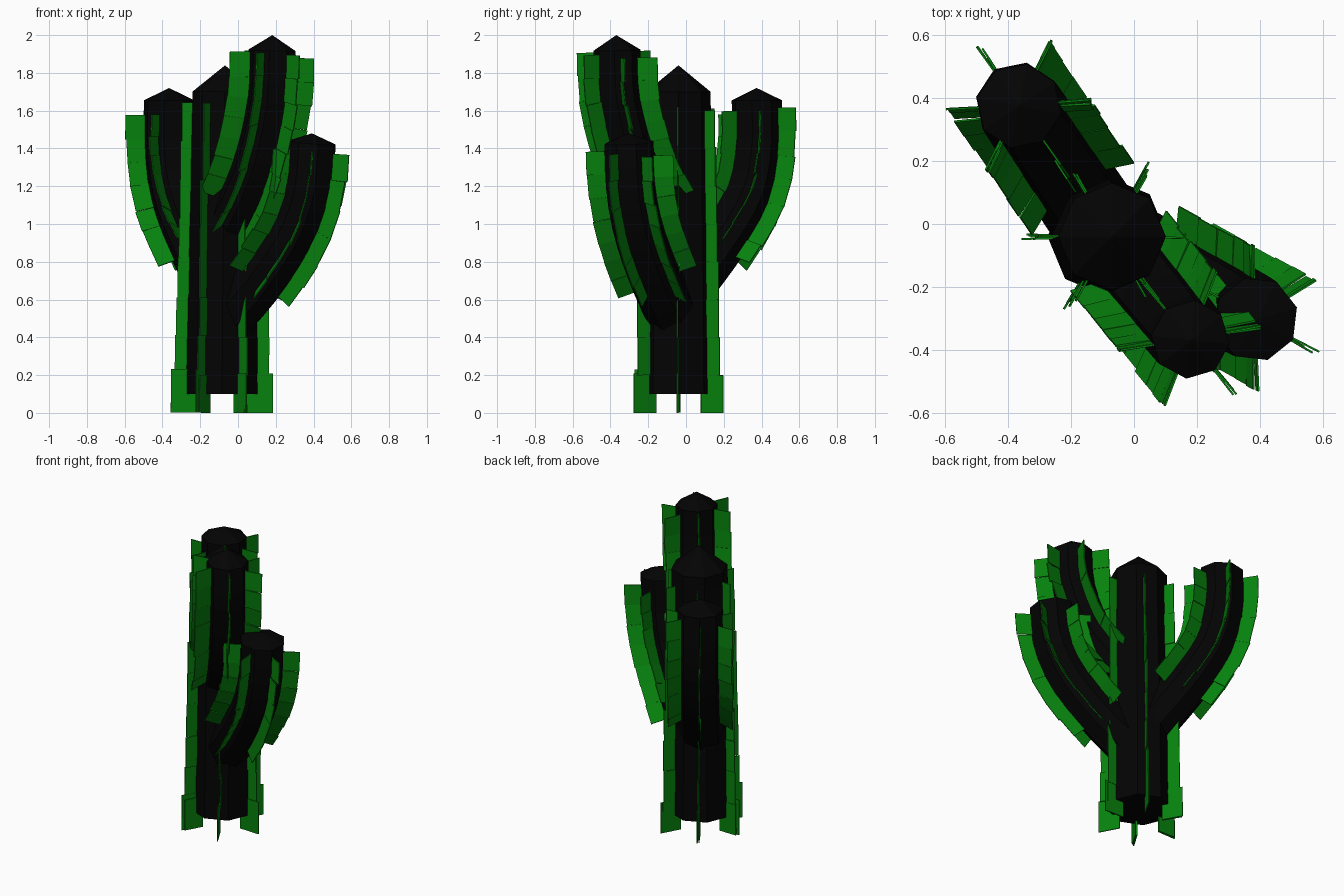
import bpy, bmesh, math, random
from mathutils import Vector

if "Cube" in bpy.data.objects:
    bpy.data.objects.remove(bpy.data.objects["Cube"])

random.seed(4)
BASE = Vector((-0.085, -0.04, 0))


def material(name, rgb):
    m = bpy.data.materials.new(name)
    m.diffuse_color = (*rgb, 1)
    m.use_nodes = True
    m.node_tree.nodes["Principled BSDF"].inputs["Base Color"].default_value = m.diffuse_color
    return m


FLESH = material("dark_flesh", (0.001, 0.001, 0.001))
GREEN = material("green_rib", (0.002, 0.22, 0.004))


def make_object(name, bm, mat):
    me = bpy.data.meshes.new(name)
    bm.to_mesh(me)
    bm.free()
    me.materials.append(mat)
    ob = bpy.data.objects.new(name, me)
    bpy.context.collection.objects.link(ob)
    return ob


def smooth_path(pts, step=0.01):
    """Catmull-Rom through (distance, height) points, evenly resampled."""
    p = [Vector(q) for q in pts]
    p = [2 * p[0] - p[1]] + p + [2 * p[-1] - p[-2]]
    out = []
    for a, b, c, d in zip(p, p[1:], p[2:], p[3:]):
        n = max(2, int((c - b).length / step))
        for i in range(n):
            t = i / n
            out.append(0.5 * (2 * b + (c - a) * t + (2 * a - 5 * b + 4 * c - d) * t * t
                              + (3 * b - a - 3 * c + d) * t ** 3))
    return out + [p[-2]]


def frames(path, phi):
    """Position, tangent, in-plane normal and sideways vector along the path."""
    u = Vector((math.cos(phi), math.sin(phi), 0))
    side = Vector((-u.y, u.x, 0))
    res = []
    for i, q in enumerate(path):
        d = (path[min(i + 1, len(path) - 1)] - path[max(i - 1, 0)]).normalized()
        res.append((BASE + u * q.x + Vector((0, 0, q.y)),
                    u * d.x + Vector((0, 0, d.y)),
                    u * d.y - Vector((0, 0, d.x)), side))
    return res


def core(name, fr, r0, r1, cap):
    """Eight-sided tube with a pointed top."""
    bm = bmesh.new()
    rings = []
    picks = list(range(0, len(fr) - 1, 10))
    if len(fr) - 1 - picks[-1] < 5:
        picks.pop()
    picks.append(len(fr) - 1)
    for i in picks:
        p, t, n, s = fr[i]
        r = r0 + (r1 - r0) * i / len(fr)
        rings.append([bm.verts.new(p + r * (math.cos(k * math.pi / 4) * n
                                            + math.sin(k * math.pi / 4) * s))
                      for k in range(8)])
    for a, b in zip(rings, rings[1:]):
        for k in range(8):
            bm.faces.new((a[k], a[(k + 1) % 8], b[(k + 1) % 8], b[k]))
    bm.faces.new(rings[0][::-1])
    apex = bm.verts.new(fr[-1][0] + fr[-1][1] * cap)
    for k in range(8):
        bm.faces.new((rings[-1][k], rings[-1][(k + 1) % 8], apex))
    make_object(name, bm, FLESH)


def ribs(name, fr, starts, top, width, out0, out1, seg=0.12):
    """Lengthwise fins at 60 degree steps, each a chain of flat plates."""
    bm = bmesh.new()
    for k, start in starts.items():
        live = [f for f in fr if start <= f[0].z <= top + 0.02 * math.sin(5 * k)]
        count = max(1, round(len(live) * 0.01 / seg))
        for j in range(count):
            twist = k * math.pi / 3 + random.uniform(-0.03, 0.03)
            r = out0 + (out1 - out0) * (j + 0.5) / count + random.uniform(-0.004, 0.004)
            vs = []
            for e, radii in ((j, (r - width, r)), (j + 1, (r, r - width))):
                p, t, n, s = live[int(e * (len(live) - 1) / count)]
                d = math.cos(twist) * n + math.sin(twist) * s
                vs += [bm.verts.new(p + d * q) for q in radii]
            bm.faces.new(vs)
    ob = make_object(name, bm, GREEN)
    mod = ob.modifiers.new("thickness", "SOLIDIFY")
    mod.thickness = 0.006
    mod.offset = 0


# Trunk
trunk = frames(smooth_path([(0, 0), (0.004, 0.6), (0.01, 1.2), (0.015, 1.70)]), 0)
core("trunk", trunk[10:], 0.19, 0.17, 0.14)
ribs("trunk_ribs", trunk, {k: 0 for k in range(6)}, 1.63, 0.12, 0.258, 0.222, 0.2)
# wider plates around the foot
ribs("foot_ribs", trunk, {k: 0 for k in range(6)}, 0.22, 0.13, 0.272, 0.272, 0.25)

# Arms: direction, path (distance, height), tube radius, cap, rib start heights, rib top
ARMS = {
    "left_arm": (124, [(0, 0.6), (0.27, 0.9), (0.44, 1.15), (0.5, 1.4), (0.5, 1.655)],
                 0.135, 0.065, {0: 0.89, 1: 0.85, -1: 0.86, 2: 0.85, -2: 0.85, 3: 1.0}, 1.6),
    "tall_arm": (309, [(-0.05, 0.87), (0.02, 0.96), (0.17, 1.14), (0.29, 1.33),
                       (0.365, 1.52), (0.41, 1.7), (0.42, 1.92)],
                 0.125, 0.08, {0: 0.96, 1: 1.03, -1: 1.03, 2: 1.1, -2: 1.1, 3: 1.25}, 1.9),
    "right_arm": (331, [(0, 0.47), (0.23, 0.7), (0.42, 0.95), (0.515, 1.18), (0.54, 1.43)],
                  0.135, 0.05, {0: 0.7, 1: 0.66, -1: 0.68, 2: 0.7, -2: 0.7, 3: 0.9}, 1.38),
}
for name, (deg, pts, rad, cap, starts, top) in ARMS.items():
    fr = frames(smooth_path(pts), math.radians(deg))
    core(name, fr, rad + 0.01, rad, cap)
    ribs(name + "_ribs", fr, starts, top, 0.12, 0.225, 0.228)
